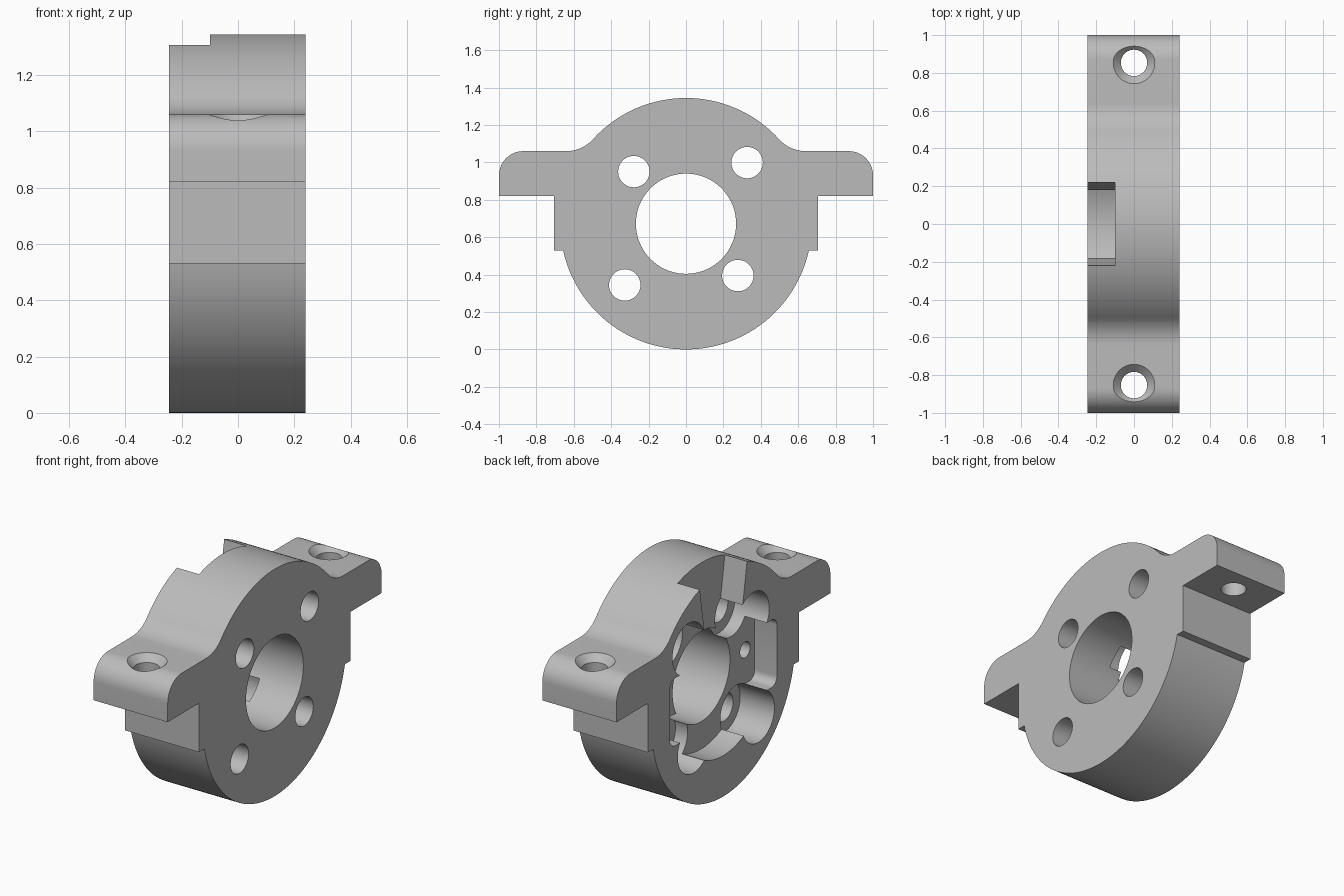
import bpy, bmesh
from math import sin, cos, radians, atan2, sqrt, pi

if "Cube" in bpy.data.objects:
    bpy.data.objects.remove(bpy.data.objects["Cube"], do_unlink=True)

R = 0.672            # body radius, also the height of its axis
X0, X1 = -0.245, 0.24
FLOOR = -0.1         # depth of the pocket floor
OUT = X0 - 0.1       # cutters start outside the pocketed face


def arc(cy, cz, r, a0, a1, n=16):
    """Points on an arc in the y-z plane, angles in radians."""
    return [(cy + r * cos(a0 + (a1 - a0) * i / n),
             cz + r * sin(a0 + (a1 - a0) * i / n)) for i in range(n + 1)]


def finish(name, bm):
    bmesh.ops.recalc_face_normals(bm, faces=bm.faces)
    mesh = bpy.data.meshes.new(name)
    bm.to_mesh(mesh)
    bm.free()
    ob = bpy.data.objects.new(name, mesh)
    bpy.context.collection.objects.link(ob)
    return ob


def prism(name, pts, xa, xb):
    """Extrude a y-z outline along x."""
    bm = bmesh.new()
    face = bm.faces.new([bm.verts.new((xa, y, z)) for y, z in pts])
    new = bmesh.ops.extrude_face_region(bm, geom=[face])["geom"]
    bmesh.ops.translate(bm, vec=(xb - xa, 0, 0),
                        verts=[v for v in new if isinstance(v, bmesh.types.BMVert)])
    return finish(name, bm)


def bore(name, y, z, r, xa, xb, n=48):
    return prism(name, arc(y, z, r, 0, 2 * pi, n)[:-1], xa, xb)


def lathe(name, y, profile, n=40):
    """Stack rings of (radius, z) around a vertical axis at x = 0."""
    bm = bmesh.new()
    rings = [[bm.verts.new((r * cos(2 * pi * i / n), y + r * sin(2 * pi * i / n), z))
              for i in range(n)] for r, z in profile]
    for a, b in zip(rings, rings[1:]):
        for i in range(n):
            j = (i + 1) % n
            bm.faces.new((a[i], a[j], b[j], b[i]))
    bm.faces.new(rings[0])
    bm.faces.new(rings[-1])
    return finish(name, bm)


# Half outline: bottom of the circle, step, ear, fillet, top of the circle
top, corner, fy = 1.06, 0.13, 0.64
h = top - R
fr = (fy ** 2 + h ** 2 - R ** 2) / (2 * (R - h))      # fillet tangent to ear and body
meet = atan2(h + fr, fy)
step_y = sqrt(R ** 2 - (0.53 - R) ** 2)
half = arc(0, R, R, -pi / 2, atan2(0.53 - R, step_y), 40)
half += [(0.707, 0.53), (0.707, 0.82), (1, 0.82)]
half += arc(1 - corner, top - corner, corner, 0, pi / 2, 14)
half += arc(fy, top + fr, fr, -pi / 2, meet - pi, 12)
half += arc(0, R, R, meet, pi / 2, 28)[1:]
outline = half + [(-y, z) for y, z in reversed(half[1:-1])]
body = prism("motor_mount_body", outline, X0, X1)

# Shaft bore and the round part of the pocket
cutters = [bore("pocket_cutter", 0, R, 0.43, OUT, FLOOR, 72),
           bore("shaft_cutter", 0, R, 0.268, OUT, X1 + 0.1, 72)]

# Wide rounded pocket reaching both sides
w, t, c = 0.5, 0.2, 0.05
rect = []
for k, (sy, sz) in enumerate([(1, 1), (-1, 1), (-1, -1), (1, -1)]):
    rect += arc(sy * (w - c), R + sz * (t - c), c, k * pi / 2, (k + 1) * pi / 2, 8)
cutters.append(prism("side_pocket_cutter", rect, OUT, FLOOR))

# Tapered notch open at the top
cutters.append(prism("notch_cutter",
                     [(-0.17, 1.0), (0.17, 1.0), (0.236, 1.4), (-0.236, 1.4)], OUT, FLOOR))

# Four counterbored screw holes, two on each spacing
for a, d in ((135, 0.394), (45, 0.462), (-45, 0.392), (-135, 0.463)):
    y, z = d * cos(radians(a)), R + d * sin(radians(a))
    cutters.append(bore("counterbore_cutter", y, z, 0.15, OUT, -0.02))
    cutters.append(bore("screw_hole_cutter", y, z, 0.084, OUT, X1 + 0.1))

# Blind pin holes in the pocket floor, countersunk holes in the ears
for s in (-1, 1):
    cutters.append(bore("pin_hole_cutter", s * 0.41, R, 0.047, FLOOR - 0.05, 0.08, 24))
    cutters.append(lathe("ear_hole_cutter", s * 0.853,
                         [(0.07, 0.7), (0.07, 1.02), (0.15, 1.1), (0.15, 1.2)]))

# Cut everything, bake the result and drop the cutters
for cut in cutters:
    cut.hide_render = True
    mod = body.modifiers.new(cut.name, "BOOLEAN")
    mod.operation = "DIFFERENCE"
    mod.solver = "EXACT"
    mod.object = cut
bpy.context.view_layer.update()
baked = bpy.data.meshes.new_from_object(
    body.evaluated_get(bpy.context.evaluated_depsgraph_get()))
body.modifiers.clear()
body.data = baked
for cut in cutters:
    bpy.data.objects.remove(cut, do_unlink=True)

# Single grey material
grey = bpy.data.materials.new("light_grey")
grey.use_nodes = True
colour = (0.5, 0.5, 0.5, 1)
grey.diffuse_color = colour
grey.node_tree.nodes["Principled BSDF"].inputs["Base Color"].default_value = colour
body.data.materials.clear()
body.data.materials.append(grey)

bpy.ops.object.select_all(action="DESELECT")
body.select_set(True)
bpy.context.view_layer.objects.active = body
bpy.ops.object.shade_smooth_by_angle(angle=radians(25))
